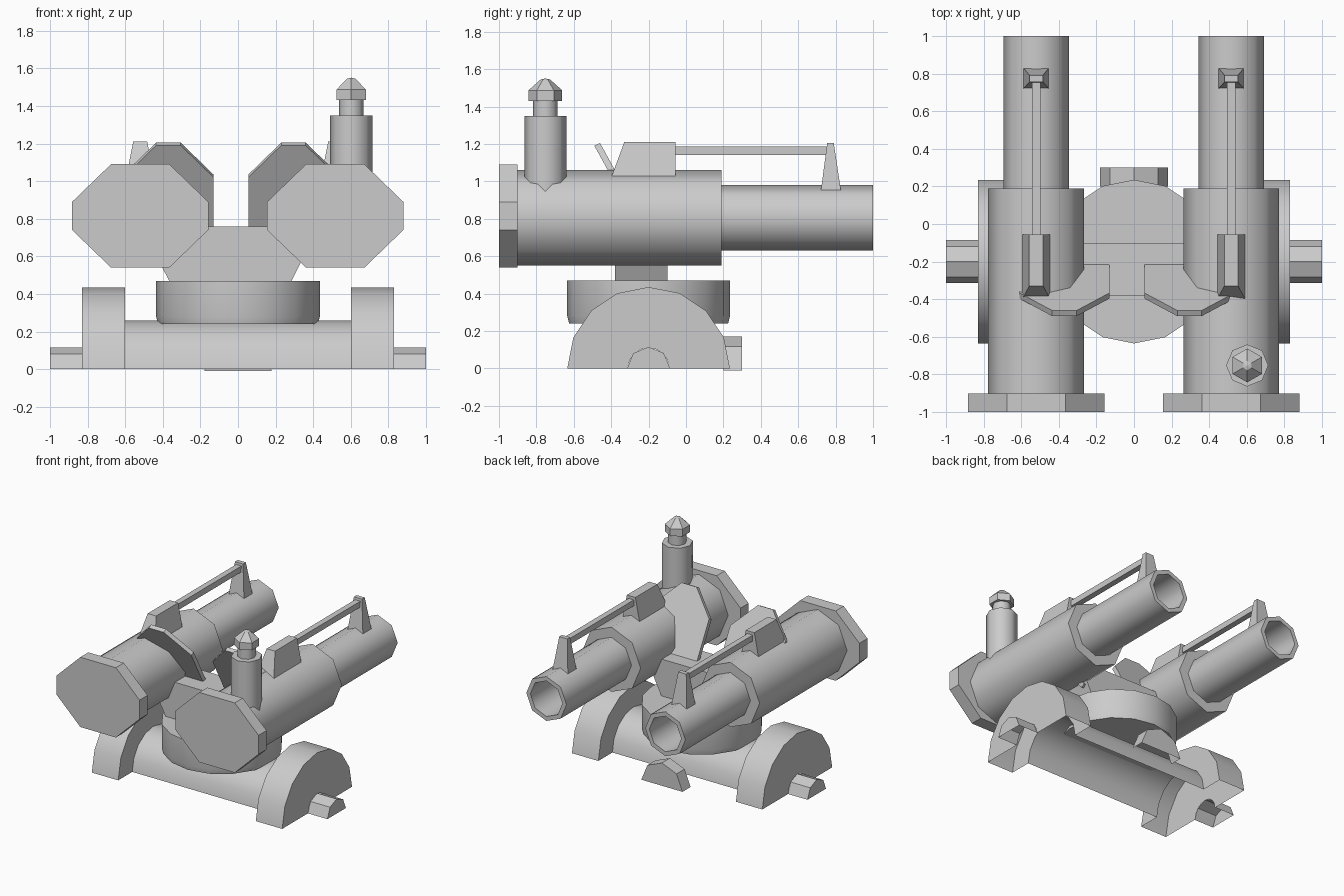
import bpy, bmesh
from math import cos, sin, pi, radians

old = bpy.data.objects.get("Cube")
if old:
    bpy.data.objects.remove(old, do_unlink=True)

GREY = (0.6, 0.6, 0.6, 1)
metal = bpy.data.materials.new("plain_grey")
metal.use_nodes = True
metal.diffuse_color = GREY
metal.node_tree.nodes["Principled BSDF"].inputs["Base Color"].default_value = GREY


def finish(name, bm, smooth):
    bmesh.ops.remove_doubles(bm, verts=bm.verts, dist=1e-5)
    bmesh.ops.recalc_face_normals(bm, faces=bm.faces)
    mesh = bpy.data.meshes.new(name)
    bm.to_mesh(mesh)
    bm.free()
    mesh.materials.append(metal)
    obj = bpy.data.objects.new(name, mesh)
    bpy.context.collection.objects.link(obj)
    if smooth:
        bpy.ops.object.select_all(action="DESELECT")
        obj.select_set(True)
        bpy.context.view_layer.objects.active = obj
        bpy.ops.object.shade_smooth_by_angle(angle=radians(smooth))
    return obj


def lathe(name, profile, steps, axis, centre, arc=2 * pi, phase=0, smooth=50):
    """Turn (radius, distance) points about an axis through centre."""
    bm = bmesh.new()
    rows = []
    for i in range(steps + 1):
        a = phase + arc * i / steps
        row = []
        for r, t in profile:
            c, s = r * cos(a), r * sin(a)
            p = {"x": (t, c, s), "y": (c, t, s), "z": (c, s, t)}[axis]
            row.append(bm.verts.new([u + v for u, v in zip(p, centre)]))
        rows.append(row)
    for a, b in zip(rows, rows[1:]):
        for j in range(len(profile) - 1):
            quad = [a[j], a[j + 1], b[j + 1], b[j]]
            if profile[j][0] == 0:
                quad.pop(0)
            elif profile[j + 1][0] == 0:
                quad.pop(1)
            bm.faces.new(quad)
    return finish(name, bm, smooth)


def loft(name, first, second):
    """Solid between two matching outlines."""
    bm = bmesh.new()
    a = [bm.verts.new(p) for p in first]
    b = [bm.verts.new(p) for p in second]
    bm.faces.new(a)
    bm.faces.new(b[::-1])
    for i in range(len(a)):
        j = (i + 1) % len(a)
        bm.faces.new([a[i], b[i], b[j], a[j]])
    return finish(name, bm, 0)


def rect(x, half, y0, y1, z):
    return [(x - half, y0, z), (x + half, y0, z), (x + half, y1, z), (x - half, y1, z)]


def octagon(w, w_in, h, h_in):
    """Outline of a chamfered rectangle as half sizes."""
    return [(w, -h_in), (w, h_in), (w_in, h), (-w_in, h),
            (-w, h_in), (-w, -h_in), (-w_in, -h), (w_in, -h)]


# Base: hollow half-round axle with end drums, open underneath
BASE = (0, -0.2, 0)
half_axle = [(0.11, 0.83), (0.435, 0.83), (0.435, 0.6), (0.26, 0.6)]
lathe("base_axle", half_axle + [(r, -x) for r, x in half_axle[::-1]],
      8, "x", BASE, arc=pi, smooth=30)
for side, tag in ((1, "left"), (-1, "right")):
    lathe(tag + "_hub", [(0.115, 0.83 * side), (0.115, side), (0, side)],
          4, "x", BASE, arc=pi, smooth=0)
lathe("back_hub", [(0.18, 0.2), (0.18, 0.3), (0, 0.3)],
      4, "y", (0, 0, -0.01), arc=pi, smooth=0)

# Turntable and cradle
lathe("turntable", [(0, 0.24), (0.425, 0.24), (0.435, 0.28), (0.435, 0.47), (0, 0.47)],
      16, "z", BASE, smooth=30)
cradle = [(-0.36, 0.46), (0.28, 0.46), (0.43, 0.76), (-0.52, 0.76)]
loft("cradle", [(x, -0.38, z) for x, z in cradle], [(x, -0.1, z) for x, z in cradle])

# Two guns, each with breech plate, sights and a leaning shield
for x, shield_x, tag in ((0.517, 0.295, "left"), (-0.52, -0.37, "right")):
    lathe(tag + "_barrel",
          [(0, -0.92), (0.255, -0.92), (0.255, 0.19), (0.175, 0.19),
           (0.175, 1), (0.14, 1), (0.14, 0.4), (0, 0.4)],
          8, "y", (x, 0, 0.805))
    plate = octagon(0.362, 0.155, 0.275, 0.075)
    loft(tag + "_breech_plate",
         [(x + u, -1, 0.815 + v) for u, v in plate],
         [(x + u, -0.9, 0.815 + v) for u, v in plate])
    loft(tag + "_rear_sight",
         rect(x, 0.075, -0.4, -0.055, 1.02), rect(x, 0.037, -0.33, -0.055, 1.21))
    loft(tag + "_front_sight",
         rect(x, 0.068, 0.72, 0.83, 0.94), rect(x, 0.035, 0.755, 0.79, 1.205))
    loft(tag + "_sight_rod",
         rect(x, 0.023, -0.06, 0.77, 1.14), rect(x, 0.023, -0.06, 0.77, 1.187))
    shield = octagon(0.24, 0.065, 0.305, 0.135)
    for_front = [(shield_x + u, -0.322 - 0.55 * v, 0.885 + v) for u, v in shield]
    loft(tag + "_shield", for_front, [(a, b + 0.03, c + 0.015) for a, b, c in for_front])

# Chimney with a pointed cap
STACK = (0.602, -0.752, 0)
lathe("chimney", [(0, 0.85), (0.112, 0.85), (0.112, 1.35), (0.066, 1.35), (0.066, 1.44)],
      8, "z", STACK)
lathe("chimney_cap",
      [(0, 1.43), (0.09, 1.43), (0.09, 1.487), (0.025, 1.545), (0, 1.55)],
      6, "z", STACK, phase=pi / 2, smooth=0)
